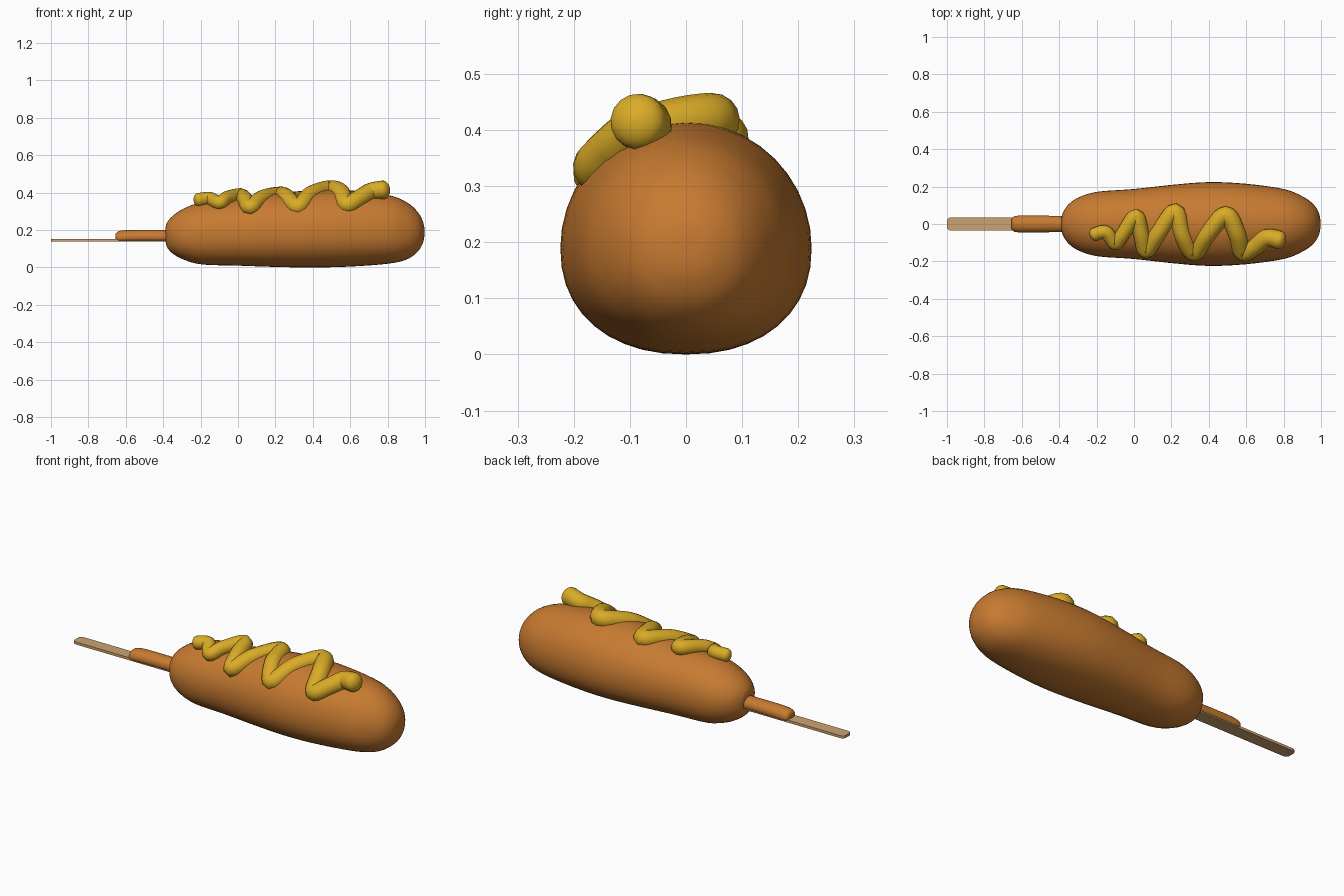
import bpy, bmesh, math
from mathutils import Vector

cube = bpy.data.objects.get("Cube")
if cube:
    bpy.data.objects.remove(cube)


def material(name, rgb):
    m = bpy.data.materials.new(name)
    m.use_nodes = True
    m.diffuse_color = (*rgb, 1)
    m.node_tree.nodes["Principled BSDF"].inputs["Base Color"].default_value = (*rgb, 1)
    return m


batter = material("fried batter", (0.57, 0.195, 0.03))
mustard = material("mustard", (0.70, 0.41, 0.02))
wood = material("pale wood", (0.60, 0.37, 0.17))


def smooth_path(points, steps):
    """Catmull-Rom samples through tuples of any length."""
    p = [points[0]] + points + [points[-1]]
    out = []
    for i in range(1, len(p) - 2):
        for s in range(steps):
            t = s / steps
            out.append(tuple(
                0.5 * (2 * b + (c - a) * t + (2 * a - 5 * b + 4 * c - d) * t * t
                       + (3 * b - a - 3 * c + d) * t ** 3)
                for a, b, c, d in zip(*p[i - 1:i + 3])))
    return out + [points[-1]]


def finish(bm, name, mat, smooth=True):
    bmesh.ops.recalc_face_normals(bm, faces=bm.faces)
    mesh = bpy.data.meshes.new(name)
    bm.to_mesh(mesh)
    bm.free()
    mesh.materials.append(mat)
    obj = bpy.data.objects.new(name, mesh)
    bpy.context.collection.objects.link(obj)
    if smooth:
        mesh.polygons.foreach_set("use_smooth", [True] * len(mesh.polygons))
    return obj


def loft(name, stations, mat, sides=40, steps=4, low_power=0.9):
    """Skin rings along x; station = x, half width, bottom, middle, top."""
    bm = bmesh.new()
    rings = []
    for x, w, lo, mid, hi in smooth_path(stations, steps):
        ring = []
        for k in range(sides):
            a = math.tau * k / sides
            c, s = math.cos(a), math.sin(a)
            if s < 0:
                c = math.copysign(abs(c) ** low_power, c)
                z = mid - (mid - lo) * abs(s) ** low_power
            else:
                z = mid + (hi - mid) * s
            ring.append(bm.verts.new((x, w * c, z)))
        rings.append(ring)
    for r0, r1 in zip(rings, rings[1:]):
        for k in range(sides):
            n = (k + 1) % sides
            bm.faces.new((r0[k], r0[n], r1[n], r1[k]))
    bm.faces.new(rings[0])
    bm.faces.new(rings[-1])
    return finish(bm, name, mat)


# Battered sausage body
loft("battered_body", [
    (-0.388, 0.03, 0.145, 0.18, 0.21),
    (-0.38, 0.06, 0.11, 0.18, 0.24),
    (-0.35, 0.105, 0.075, 0.18, 0.275),
    (-0.29, 0.145, 0.042, 0.18, 0.315),
    (-0.19, 0.173, 0.016, 0.18, 0.35),
    (0.0, 0.187, 0.01, 0.185, 0.368),
    (0.2, 0.209, 0.003, 0.19, 0.395),
    (0.4, 0.224, 0.0, 0.19, 0.413),
    (0.6, 0.215, 0.005, 0.19, 0.412),
    (0.8, 0.187, 0.02, 0.19, 0.388),
    (0.9, 0.148, 0.042, 0.19, 0.35),
    (0.96, 0.105, 0.083, 0.19, 0.298),
    (0.988, 0.06, 0.13, 0.19, 0.248),
    (0.996, 0.025, 0.165, 0.19, 0.215)], batter)

# Batter collar lying on the stick, with a flat underside
loft("batter_collar", [
    (-0.656, 0.015, 0.152, 0.16, 0.172),
    (-0.65, 0.034, 0.143, 0.16, 0.186),
    (-0.625, 0.044, 0.141, 0.16, 0.197),
    (-0.55, 0.045, 0.141, 0.165, 0.201),
    (-0.36, 0.043, 0.141, 0.165, 0.201)], batter, sides=24, low_power=0.6)

# Flat wooden stick with a rounded outer end
bm = bmesh.new()
outline = [(-0.3, -0.035), (-0.3, 0.035)]
corner = [(-0.98 - 0.02 * math.sin(a), 0.015 + 0.02 * math.cos(a))
          for a in (math.pi / 2 * i / 5 for i in range(6))]
outline += corner + [(x, -y) for x, y in reversed(corner)]
face = bm.faces.new([bm.verts.new((x, y, 0.138)) for x, y in outline])
top = bmesh.ops.extrude_face_region(bm, geom=[face])["geom"]
bmesh.ops.translate(bm, vec=(0, 0, 0.014),
                    verts=[v for v in top if isinstance(v, bmesh.types.BMVert)])
finish(bm, "stick", wood, smooth=False)

# Mustard squiggle: x, y, z, radius
path = smooth_path([
    (-0.21, -0.055, 0.362, 0.036), (-0.15, -0.045, 0.367, 0.037),
    (-0.10, -0.105, 0.345, 0.036), (-0.06, -0.055, 0.37, 0.038),
    (0.01, 0.04, 0.382, 0.042), (0.04, -0.06, 0.36, 0.043),
    (0.065, -0.143, 0.322, 0.043), (0.13, -0.05, 0.37, 0.044),
    (0.22, 0.066, 0.386, 0.046), (0.26, -0.06, 0.375, 0.046),
    (0.32, -0.155, 0.322, 0.046), (0.39, -0.06, 0.39, 0.046),
    (0.49, 0.048, 0.418, 0.048), (0.55, -0.05, 0.4, 0.048),
    (0.58, -0.152, 0.334, 0.047), (0.65, -0.12, 0.37, 0.047),
    (0.71, -0.075, 0.405, 0.048), (0.775, -0.085, 0.415, 0.05)], 6)


def cap(end, inner):
    """Dome samples going outward from a path end."""
    e = Vector(end[:3])
    d = (e - Vector(inner[:3])).normalized()
    r = end[3]
    return [(*(e + d * r * 0.75 * math.sin(a)), r * math.cos(a) + 0.0005)
            for a in (math.pi / 2 * i / 6 for i in range(1, 7))]


path = cap(path[0], path[1])[::-1] + path + cap(path[-1], path[-2])
curve = bpy.data.curves.new("mustard_squiggle", "CURVE")
curve.dimensions = "3D"
curve.bevel_depth = 1.0
curve.bevel_resolution = 6
curve.use_fill_caps = True
spline = curve.splines.new("POLY")
spline.points.add(len(path) - 1)
for pt, (x, y, z, r) in zip(spline.points, path):
    pt.co = (x, y, z, 1)
    pt.radius = r
spline.use_smooth = True
curve.materials.append(mustard)
squiggle = bpy.data.objects.new("mustard_squiggle", curve)
bpy.context.collection.objects.link(squiggle)
